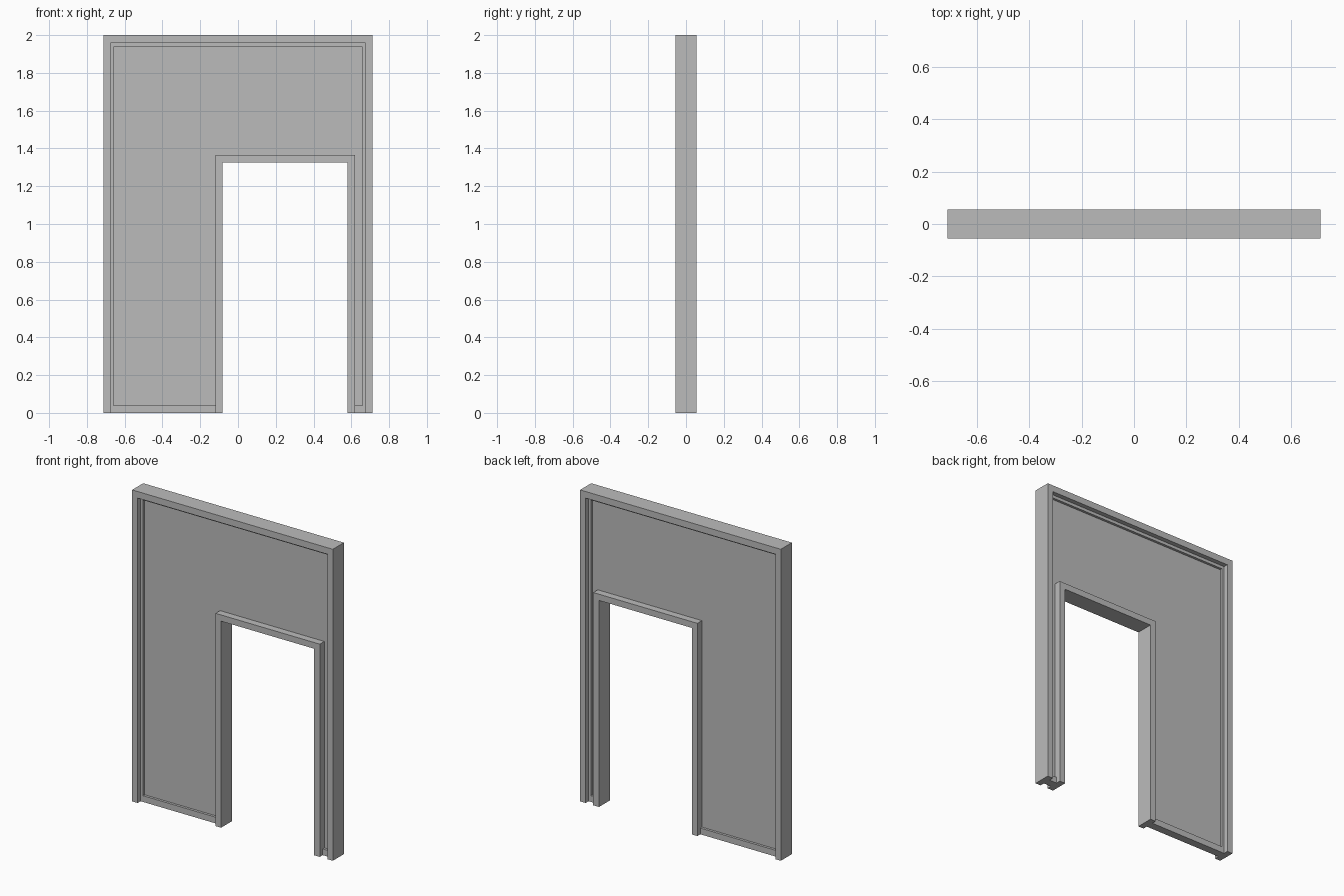
import bpy
import bmesh

cube = bpy.data.objects.get("Cube")
if cube:
    bpy.data.objects.remove(cube, do_unlink=True)

grey = bpy.data.materials.new("plain_grey")
grey.use_nodes = True
colour = (0.5, 0.5, 0.5, 1)
grey.diffuse_color = colour
grey.node_tree.nodes["Principled BSDF"].inputs["Base Color"].default_value = colour


def prism(name, outline, half_depth):
    """Extrude an outline in the x-z plane equally to the front and back."""
    bm = bmesh.new()
    face = bm.faces.new([bm.verts.new((x, -half_depth, z)) for x, z in outline])
    moved = bmesh.ops.extrude_face_region(bm, geom=[face])["geom"]
    verts = [v for v in moved if isinstance(v, bmesh.types.BMVert)]
    bmesh.ops.translate(bm, verts=verts, vec=(0, 2 * half_depth, 0))
    bmesh.ops.recalc_face_normals(bm, faces=bm.faces)
    mesh = bpy.data.meshes.new(name)
    bm.to_mesh(mesh)
    bm.free()
    mesh.materials.append(grey)
    obj = bpy.data.objects.new(name, mesh)
    bpy.context.collection.objects.link(obj)
    return obj


def arch(name, outer, inner, half_depth, base=0):
    """Square arch between two (left x, right x, top z) limits."""
    ol, orr, ot = outer
    il, ir, it = inner
    return prism(name, [(ol, base), (ol, ot), (orr, ot), (orr, base),
                        (ir, base), (ir, it), (il, it), (il, base)], half_depth)


# Nested limits, from the outside of the wall in to the doorway
wall = (-0.713, 0.713, 2.0)
rim = (-0.674, 0.674, 1.958)
field = (-0.658, 0.658, 1.938)
casing = (-0.12, 0.62, 1.366)
opening = (-0.081, 0.579, 1.326)
sill_height = 0.04
bead_depth = 0.026

# Stepped outer frame, thin wall panel and door casing
arch("outer_frame", wall, rim, 0.056)
arch("inner_bead", rim, field, bead_depth)
arch("wall_panel", field, casing, 0.01, sill_height)
arch("door_casing", casing, opening, 0.056)

# Bottom rails beneath the panel on either side of the doorway
for name, a, b in (("wide_bottom_rail", field[0], casing[0]),
                   ("narrow_bottom_rail", casing[1], field[1])):
    prism(name, [(a, 0), (a, sill_height), (b, sill_height), (b, 0)], bead_depth)
